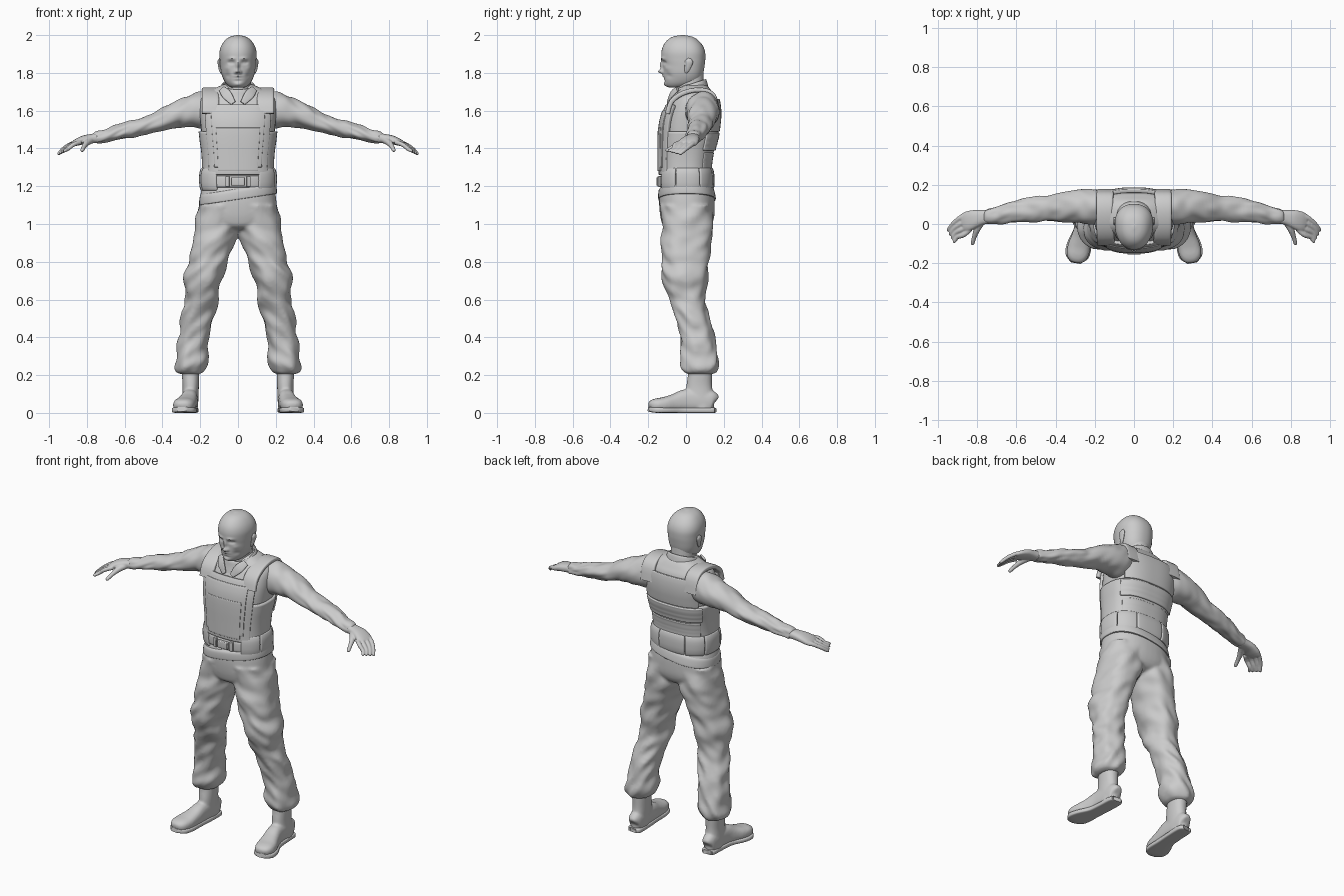
import bpy, bmesh, math
from mathutils import Vector, noise


def spline(rows, k):
    """Catmull-Rom resampling of rows of numbers."""
    out = []
    for i in range(len(rows) - 1):
        a, b, c, d = rows[max(i - 1, 0)], rows[i], rows[i + 1], rows[min(i + 2, len(rows) - 1)]
        for j in range(k):
            t = j / k
            out.append([0.5 * (2 * q + (r - p) * t + (2 * p - 5 * q + 4 * r - s) * t * t
                               + (3 * q - p - 3 * r + s) * t ** 3) for p, q, r, s in zip(a, b, c, d)])
    return out + [list(rows[-1])]


def sup(angle, p):
    """Point on a unit superellipse."""
    c, s = math.cos(angle), math.sin(angle)
    return math.copysign(abs(c) ** (2 / p), c), math.copysign(abs(s) ** (2 / p), s)


def skin(rings, closed=True):
    n = len(rings[0])
    verts = [v for r in rings for v in r]
    m = n if closed else n - 1
    faces = [(i * n + j, i * n + (j + 1) % n, (i + 1) * n + (j + 1) % n, (i + 1) * n + j)
             for i in range(len(rings) - 1) for j in range(m)]
    if closed:
        faces += [tuple(range(n))[::-1], tuple(range(len(verts) - n, len(verts)))]
    return verts, faces


def tower(rows, p=2.2, n=48, k=5, tilt=(0, 0), arc=None, grow=0, taper=0, fold=0):
    """Stack of level rings; each row is (z, x0, x1, y0, y1)."""
    rings = []
    steps = n if arc is None else n + 1
    a0, a1 = arc or (0, 360)
    for z, x0, x1, y0, y1 in spline(rows, k):
        ring = []
        for i in range(steps):
            c, s = sup(math.radians(a0 + (a1 - a0) * i / n), p)
            w = fold * noise.noise(Vector((c * 1.3, s * 1.3 + 5, z * 15 + c))) + grow
            x = (x0 + x1) / 2 + c * ((x1 - x0) / 2 + w) * (1 + taper * s)
            y = (y0 + y1) / 2 + s * ((y1 - y0) / 2 + w)
            ring.append(Vector((x, y, z + tilt[0] * x + tilt[1] * y)))
        rings.append(ring)
    return skin(rings, arc is None)


def tube(rows, ref, p=2.0, n=24, k=4, fold=0):
    """Limb along a path; each row is (x, y, z, radius along ref, other radius)."""
    rows, rings, ref = spline(rows, k), [], Vector(ref)
    for i, r in enumerate(rows):
        t = (Vector(rows[min(i + 1, len(rows) - 1)][:3]) - Vector(rows[max(i - 1, 0)][:3])).normalized()
        u = (ref - ref.dot(t) * t).normalized()
        v = t.cross(u)
        ring = []
        for j in range(n):
            c, s = sup(2 * math.pi * j / n, p)
            w = fold * noise.noise(Vector((r[0] * 16 + s, c * 1.4, s * 1.4)))
            ring.append(Vector(r[:3]) + u * c * (r[3] + w) + v * s * (r[4] + w))
        rings.append(ring)
    return skin(rings)


def add(name, *parts, mirror=False, voxel=0, solid=0, bevel=0):
    verts, faces = [], []
    for v, f in parts:
        faces += [[i + len(verts) for i in q] for q in f]
        verts += v
    me = bpy.data.meshes.new(name)
    me.from_pydata(verts, [], faces)
    bm = bmesh.new()
    bm.from_mesh(me)
    bmesh.ops.recalc_face_normals(bm, faces=bm.faces)
    bm.to_mesh(me)
    bm.free()
    me.polygons.foreach_set("use_smooth", [True] * len(me.polygons))
    me.set_sharp_from_angle(angle=math.radians(45))
    ob = bpy.data.objects.new(name, me)
    bpy.context.collection.objects.link(ob)
    if mirror:
        ob.modifiers.new("mirror", "MIRROR").use_mirror_merge = False
    if solid:
        m = ob.modifiers.new("solid", "SOLIDIFY")
        m.thickness, m.offset = solid, 0
    if bevel:
        m = ob.modifiers.new("bevel", "BEVEL")
        m.width, m.segments, m.limit_method = bevel, 3, "ANGLE"
    if voxel:
        m = ob.modifiers.new("blend", "REMESH")
        m.mode, m.voxel_size, m.use_smooth_shade = "VOXEL", voxel, True
        m = ob.modifiers.new("smooth", "SMOOTH")
        m.iterations, m.factor = 3, 0.5
    return ob


def sym(z, x, y0, y1):
    return (z, -x, x, y0, y1)


# head, with the face pushed in and out by soft bumps (x, z, depth, width, height)
head = tower([sym(1.722, .03, -.085, -.02), sym(1.729, .047, -.103, .02), sym(1.745, .064, -.113, .06),
              sym(1.77, .078, -.117, .082), sym(1.80, .088, -.12, .092), sym(1.835, .093, -.122, .098),
              sym(1.87, .096, -.129, .102), sym(1.91, .097, -.13, .101), sym(1.945, .087, -.12, .088),
              sym(1.975, .066, -.097, .062), sym(1.992, .04, -.067, .032), sym(2.0, .006, -.025, -.01)],
             n=128, k=7, taper=.1)
bumps = [(0, 1.807, -.026, .013, .012), (0, 1.838, -.016, .009, .022), (.014, 1.803, -.008, .007, .008),
         (.036, 1.855, .014, .016, .009), (.036, 1.855, -.006, .009, .006), (.032, 1.876, -.006, .02, .007),
         (0, 1.781, -.006, .02, .008), (0, 1.776, .005, .022, .003), (0, 1.757, .004, .02, .006),
         (0, 1.738, -.006, .02, .01), (.058, 1.825, -.005, .016, .014), (.055, 1.785, .006, .014, .014)]
for v in head[0]:
    if v.y < -.03:
        v.y += sum(d * math.exp(-((abs(v.x) - x) / w) ** 2 - ((v.z - z) / h) ** 2) for x, z, d, w, h in bumps)
add("head", head)
add("ear", tube([(.088, .0, 1.80, .006, .005), (.093, .004, 1.812, .012, .007), (.098, .012, 1.84, .019, .008),
                 (.1, .016, 1.862, .021, .008), (.096, .018, 1.876, .008, .004)], (0, 1, 0)), mirror=True)
add("neck", tower([sym(1.62, .085, -.07, .11), sym(1.70, .07, -.052, .098), sym(1.80, .068, -.05, .092)]))

# shirt torso and collar
torso = [sym(1.15, .188, -.13, .135), sym(1.25, .178, -.127, .12), sym(1.35, .178, -.127, .126),
         sym(1.45, .19, -.127, .15), sym(1.53, .198, -.122, .164), sym(1.60, .203, -.103, .167),
         sym(1.66, .197, -.075, .158), sym(1.695, .165, -.05, .14), sym(1.725, .11, -.03, .12),
         sym(1.74, .07, -.01, .10)]
add("shirt_torso", tower(torso, p=2.6))
add("collar", tower([sym(1.66, .112, -.088, .122), sym(1.70, .098, -.075, .115), sym(1.727, .088, -.068, .108),
                     sym(1.732, .08, -.06, .10), sym(1.715, .074, -.054, .098)], tilt=(0, .33)))
add("collar_flap", tube([(.085, -.045, 1.715, .006, .018), (.06, -.078, 1.685, .006, .026),
                         (.025, -.097, 1.64, .005, .014)], (0, 1, 0), p=3), mirror=True)


def panel(z0, z1, a0, a1, grow):
    """Piece of the torso surface, pushed outward."""
    dense = spline(torso, 12)
    rows = []
    for i in range(9):
        z = z0 + (z1 - z0) * i / 8
        rows.append((z, *min(dense, key=lambda r: abs(r[0] - z))[1:]))
    return tower(rows, p=2.6, arc=(a0, a1), grow=grow, k=2)


# armoured vest
add("vest_band", panel(1.26, 1.49, -90, 270, .006), solid=.016)
add("vest_front", panel(1.26, 1.63, -140, -40, .008), solid=.02, bevel=.005)
add("vest_chest_plate", panel(1.30, 1.60, -125, -55, .013), solid=.018, bevel=.006)
add("vest_belly_plate", panel(1.28, 1.51, -117, -63, .017), solid=.014, bevel=.005)
add("vest_back_top", panel(1.49, 1.66, 38, 142, .010), solid=.02, bevel=.006)
add("vest_back_middle", panel(1.39, 1.485, 30, 150, .012), solid=.02, bevel=.006)
add("vest_back_lower", panel(1.29, 1.38, 35, 145, .008), solid=.018, bevel=.006)
add("vest_strap", tube([(.145, -.098, 1.585, .045, .013), (.145, -.075, 1.65, .045, .013),
                        (.148, -.01, 1.695, .043, .013), (.15, .08, 1.71, .042, .013),
                        (.148, .145, 1.68, .043, .013), (.145, .166, 1.59, .045, .013)],
                       (1, 0, 0), p=5), mirror=True)

# belt with pouches, buckle and slanted lower belt
add("belt", tower([sym(1.195, .18, -.13, .128), sym(1.2, .19, -.14, .138), sym(1.25, .19, -.14, .138),
                   sym(1.255, .18, -.13, .128)], p=2.5))
for i in range(7):
    a = -61 + i * 302 / 7
    rows = [sym(1.182, .184, -.128, .131), sym(1.20, .191, -.134, .137), sym(1.245, .193, -.135, .138),
            sym(1.275, .19, -.132, .135), sym(1.292, .182, -.125, .128)]
    add("belt_pouch", tower(rows, p=2.5, n=10, k=2, arc=(a, a + 42)), solid=.026, bevel=.009)
add("buckle", tube([(-.034, -.145, 1.225, .012, .022), (.034, -.145, 1.225, .012, .022)], (0, 1, 0), p=6),
    bevel=.004)
add("buckle_clip", tube([(.045, -.143, 1.225, .008, .028), (.065, -.14, 1.225, .008, .028)], (0, 1, 0), p=6),
    mirror=True, bevel=.003)
add("lower_belt", tower([sym(1.13, .199, -.14, .152), sym(1.135, .206, -.147, .158), sym(1.175, .202, -.145, .15),
                         sym(1.19, .19, -.13, .14)], p=2.4, tilt=(.15, 0)))

# trousers: hips and both legs blended, bloused over the boots
leg = [(1.10, -.012, .204, -.133, .145), (1.0, -.006, .222, -.13, .145), (.94, .004, .235, -.13, .138),
       (.88, .03, .247, -.132, .13), (.80, .056, .263, -.132, .12), (.72, .08, .284, -.125, .113),
       (.65, .098, .277, -.106, .105), (.58, .11, .28, -.082, .104), (.50, .132, .30, -.052, .125),
       (.40, .15, .313, -.03, .15), (.31, .16, .329, -.026, .17), (.25, .165, .335, -.026, .173),
       (.215, .183, .325, -.01, .158), (.205, .21, .30, .01, .13)]
legs = tower(leg[:4], fold=.006), tower(leg[3:], fold=.022)
hips = tower([sym(.965, .08, -.06, .08), sym(.985, .15, -.115, .125), sym(1.03, .208, -.134, .148),
              sym(1.10, .205, -.142, .152), sym(1.16, .198, -.14, .147), sym(1.20, .185, -.13, .13)], p=2.3)
add("trousers", tower(leg, fold=.016), hips, mirror=True, voxel=.009)

# boots
shaft = tower([(.02, .212, .295, .03, .148), (.08, .21, .295, .0, .148), (.14, .207, .293, .002, .138),
               (.20, .205, .297, .01, .138), (.24, .205, .30, .01, .14)])
foot = tube([(.252, .152, .055, .02, .03), (.252, .14, .06, .038, .055), (.253, .08, .065, .043, .06),
             (.257, .0, .065, .044, .06), (.267, -.06, .053, .05, .048), (.28, -.115, .044, .058, .04),
             (.29, -.16, .041, .055, .035), (.296, -.187, .038, .038, .026), (.298, -.197, .036, .014, .01)],
            (1, 0, 0), p=2.5)
add("boot", shaft, foot, mirror=True, voxel=.007)
add("boot_sole", tube([(.252, .155, .014, .02, .012), (.252, .142, .014, .041, .014), (.255, .05, .014, .044, .014),
                       (.262, -.03, .014, .046, .014), (.28, -.11, .014, .063, .014), (.292, -.165, .016, .059, .015),
                       (.298, -.198, .02, .025, .012)], (1, 0, 0), p=5), mirror=True)

# sleeves
arm = tube([(.13, .082, 1.61, .08, .08), (.19, .085, 1.605, .09, .095), (.26, .09, 1.592, .088, .083),
            (.33, .09, 1.578, .082, .067), (.43, .08, 1.537, .068, .051), (.50, .076, 1.519, .063, .046),
            (.59, .065, 1.498, .058, .043), (.68, .05, 1.471, .047, .036), (.745, .038, 1.456, .038, .032),
            (.76, .037, 1.452, .03, .024)], (0, 1, 0), n=40, k=6, fold=.009)
add("sleeve", arm, mirror=True)

# hands: palm, four curled fingers and a thumb
parts = [tube([(.745, .037, 1.455, .036, .027), (.775, .034, 1.452, .038, .025), (.815, .026, 1.446, .046, .023),
               (.85, .014, 1.434, .05, .019), (.875, .006, 1.423, .044, .013)], (0, 1, 0), p=2.4)]
for i in range(4):
    bx, by = .855 - .006 * i, .046 - .025 * i
    tx, ty = .948 - .01 * i, -.03 - .02 * i
    parts.append(tube([(bx, by, 1.432, .013, .013), (bx + .035, by - .016 - .004 * i, 1.42, .0125, .012),
                       ((bx + tx) / 2 + .024, (by + ty) / 2 - .008, 1.397, .011, .011),
                       (tx, ty, 1.372 + .005 * i, .009, .009), (tx + .003, ty - .003, 1.366 + .005 * i, .003, .003)],
                      (0, 1, 0), n=14))
parts.append(tube([(.775, .015, 1.445, .018, .018), (.80, -.025, 1.43, .017, .017), (.815, -.065, 1.41, .012, .012),
                   (.825, -.10, 1.39, .01, .01), (.827, -.106, 1.385, .003, .003)], (1, 0, 0), n=14))
add("hand", *parts, mirror=True, voxel=.0045)
